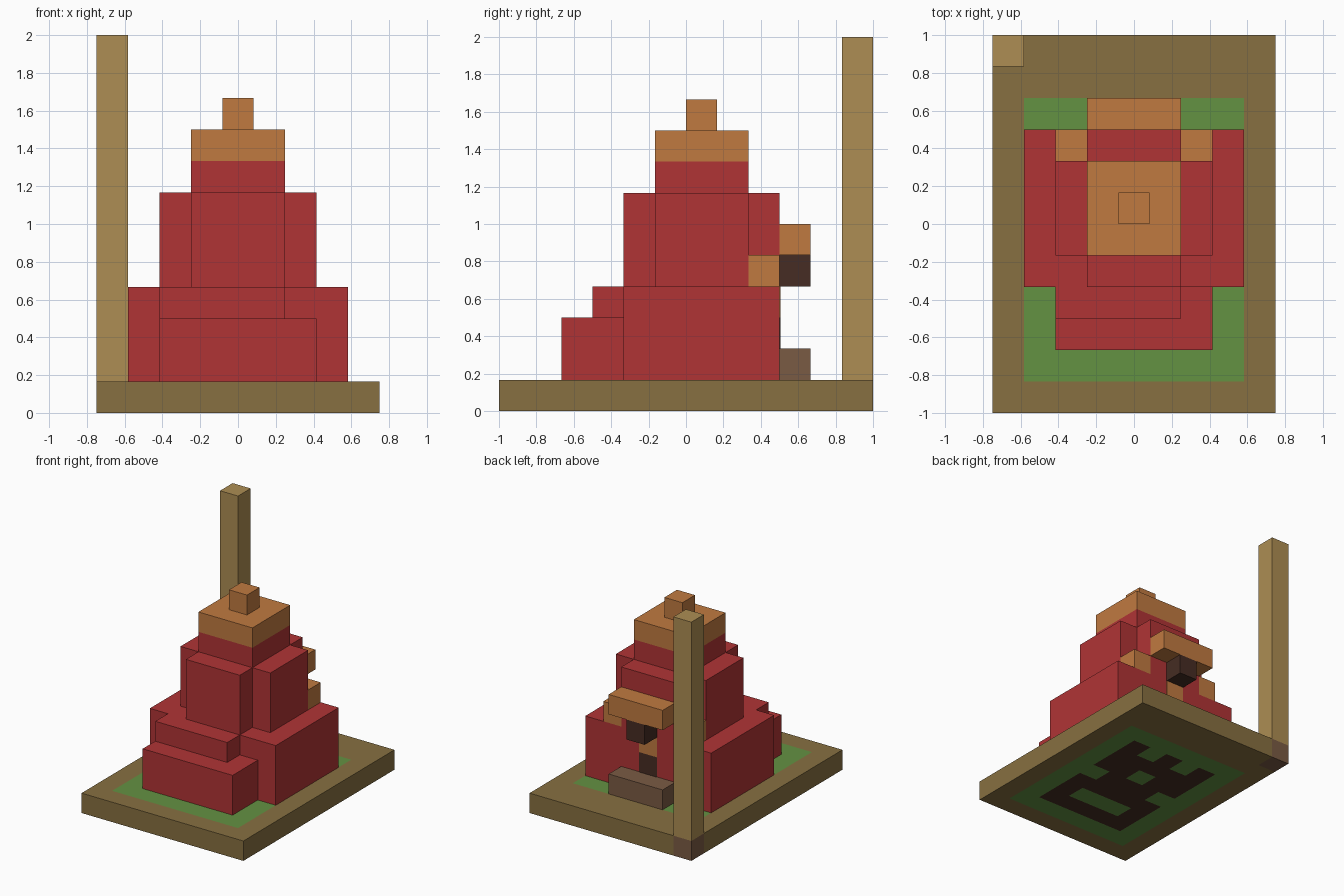
import bpy
import bmesh
from mathutils import Matrix, Vector

if "Cube" in bpy.data.objects:
    bpy.data.objects.remove(bpy.data.objects["Cube"], do_unlink=True)

CELL = 1 / 6
ORIGIN = Vector((-0.75, -1, 0))


def material(name, rgb):
    def linear(v):
        v /= 255
        return v / 12.92 if v <= 0.04045 else ((v + 0.055) / 1.055) ** 2.4
    colour = [linear(v) for v in rgb] + [1]
    mat = bpy.data.materials.new(name)
    mat.use_nodes = True
    mat.diffuse_color = colour
    mat.node_tree.nodes["Principled BSDF"].inputs["Base Color"].default_value = colour
    return mat


red = material("red", (176, 52, 53))
orange = material("orange", (192, 122, 64))
earth = material("earth", (135, 112, 65))
grass = material("grass", (100, 146, 66))
sand = material("sand", (173, 141, 83))
brown = material("brown", (122, 91, 68))
dark = material("dark_brown", (70, 44, 35))


def finish(name, bm, mats):
    mesh = bpy.data.meshes.new(name)
    bm.to_mesh(mesh)
    bm.free()
    for mat in mats:
        mesh.materials.append(mat)
    obj = bpy.data.objects.new(name, mesh)
    bpy.context.collection.objects.link(obj)
    return obj


def block(name, mat, x, y, z):
    """Box spanning cell ranges x, y and z."""
    lo = ORIGIN + CELL * Vector((x[0], y[0], z[0]))
    hi = ORIGIN + CELL * Vector((x[1], y[1], z[1]))
    bm = bmesh.new()
    bmesh.ops.create_cube(bm, size=1, matrix=Matrix.Translation((lo + hi) / 2)
                          @ Matrix.Diagonal((*(hi - lo), 1)))
    return finish(name, bm, [mat])


# Ground slab: grass bed on top, soil pattern underneath, brown post foot
EARTH, GRASS, DARK, BROWN = range(4)
GRASS_GAPS = {(4, 6), (3, 8), (5, 8), (3, 3), (4, 3), (5, 3), (2, 5), (6, 5)}


def slab_colour(face):
    p = (face.calc_center_median() - face.normal * 0.01 - ORIGIN) / CELL
    i, j = int(p.x), int(p.y)
    if (i, j) == (0, 11):
        return BROWN
    if abs(face.normal.z) < 0.5 or not (1 <= i < 8 and 1 <= j < 10):
        return EARTH
    soil = 2 <= i < 7 and 2 <= j < 9 and (i, j) not in GRASS_GAPS
    return DARK if face.normal.z < 0 and soil else GRASS


bm = bmesh.new()
bmesh.ops.create_grid(bm, x_segments=9, y_segments=12, size=1,
                      matrix=Matrix.Diagonal((0.75, 1, 1, 1)))
new = bmesh.ops.extrude_face_region(bm, geom=bm.faces[:], use_keep_orig=True)
top = [g for g in new["geom"] if isinstance(g, bmesh.types.BMVert)]
bmesh.ops.translate(bm, verts=top, vec=(0, 0, CELL))
bmesh.ops.recalc_face_normals(bm, faces=bm.faces)
bm.normal_update()
for face in bm.faces:
    face.material_index = slab_colour(face)
finish("ground_slab", bm, [earth, grass, dark, brown])

# Corner post
block("corner_post", sand, (0, 1), (11, 12), (1, 12))

# Stepped red body
block("lower_body", red, (1, 8), (4, 9), (1, 4))
block("front_step", red, (2, 7), (2, 4), (1, 3))
block("front_ledge", red, (2, 6), (3, 4), (3, 4))
block("middle_body", red, (2, 7), (5, 8), (4, 7))
block("middle_front", red, (3, 6), (4, 5), (4, 7))
block("middle_back", red, (3, 6), (8, 9), (4, 7))
block("neck", red, (3, 6), (5, 8), (7, 8))

# Orange roof and spire
block("roof", orange, (3, 6), (5, 8), (8, 9))
block("spire", orange, (4, 5), (6, 7), (9, 10))

# Back entrance
for side, x in (("right", 2), ("left", 6)):
    block(side + "_bracket", orange, (x, x + 1), (8, 9), (4, 5))
block("entrance_canopy", orange, (3, 6), (9, 10), (5, 6))
block("canopy_support", dark, (4, 5), (9, 10), (4, 5))
block("door_panel", dark, (4, 5), (9, 9.03), (1, 3))
block("door_lintel", orange, (4, 5), (9, 9.03), (3, 4))
block("entrance_step", brown, (3, 6), (9, 10), (1, 2))
